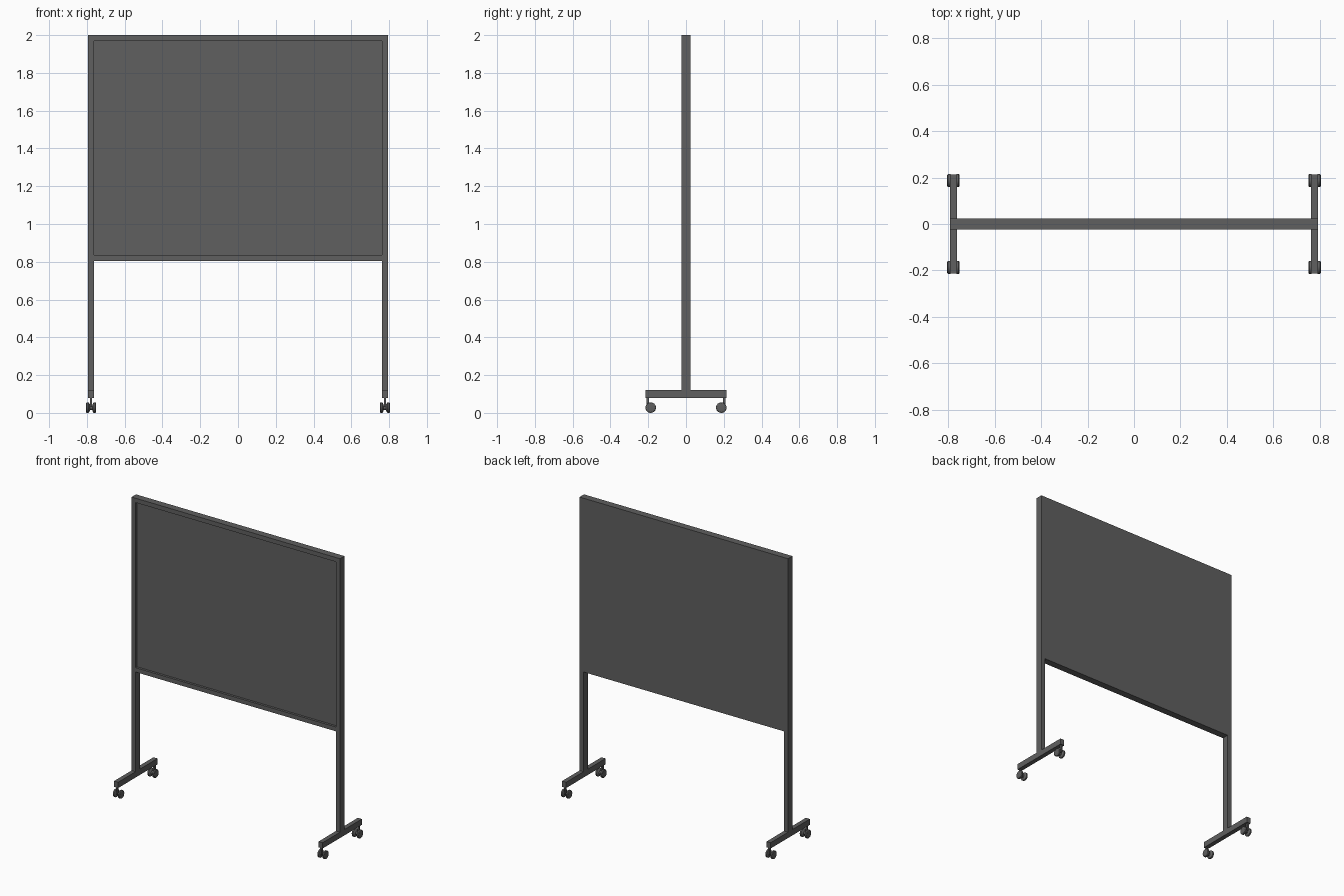
import bpy
import bmesh
from math import pi
from mathutils import Matrix, Vector

cube = bpy.data.objects.get("Cube")
if cube:
    bpy.data.objects.remove(cube, do_unlink=True)

# Single dark grey finish
grey = bpy.data.materials.new("dark grey")
grey.use_nodes = True
colour = (0.115, 0.115, 0.115, 1)
grey.diffuse_color = colour
grey.node_tree.nodes["Principled BSDF"].inputs["Base Color"].default_value = colour


def finish(name, bm, smooth=False):
    mesh = bpy.data.meshes.new(name)
    bmesh.ops.recalc_face_normals(bm, faces=bm.faces)
    bm.to_mesh(mesh)
    bm.free()
    mesh.materials.append(grey)
    obj = bpy.data.objects.new(name, mesh)
    bpy.context.collection.objects.link(obj)
    if smooth:
        bpy.ops.object.select_all(action="DESELECT")
        obj.select_set(True)
        bpy.context.view_layer.objects.active = obj
        bpy.ops.object.shade_smooth_by_angle(angle=pi / 6)
    return obj


def box(name, low, high):
    low, high = Vector(low), Vector(high)
    bm = bmesh.new()
    place = Matrix.Translation((low + high) / 2) @ Matrix.Diagonal((*(high - low), 1))
    bmesh.ops.create_cube(bm, size=1, matrix=place)
    return finish(name, bm)


def lathe_x(name, profile, centre):
    """Spin (x, radius) points about the x axis."""
    bm = bmesh.new()
    verts = [bm.verts.new((x, r, 0)) for x, r in profile]
    edges = [bm.edges.new(pair) for pair in zip(verts, verts[1:])]
    bmesh.ops.spin(bm, geom=verts + edges, cent=(0, 0, 0), axis=(1, 0, 0),
                   angle=2 * pi, steps=24, use_duplicate=False)
    bmesh.ops.remove_doubles(bm, verts=bm.verts, dist=0.0001)
    bmesh.ops.translate(bm, verts=bm.verts, vec=centre)
    return finish(name, bm, smooth=True)


INNER, OUTER, DEPTH = 0.762, 0.793, 0.024
BOTTOM, TOP, RAIL = 0.805, 2.0, 0.03
FOOT_LOW, FOOT_HIGH, FOOT_END = 0.08, 0.12, 0.214
WHEEL_R = 0.028
MID = (INNER + OUTER) / 2

# Board, set back on the front and flush on the back
box("board", (-INNER, -0.008, BOTTOM + RAIL), (INNER, DEPTH, TOP - RAIL))
box("bottom_rail", (-INNER, -DEPTH, BOTTOM), (INNER, DEPTH, BOTTOM + RAIL))
box("top_rail", (-INNER, -DEPTH, TOP - RAIL), (INNER, DEPTH, TOP))

for side, s in (("left", 1), ("right", -1)):
    x0, x1 = sorted((s * INNER, s * OUTER))
    # Post and foot bar
    box(side + "_post", (x0, -DEPTH, FOOT_HIGH), (x1, DEPTH, TOP))
    box(side + "_foot", (x0, -FOOT_END, FOOT_LOW), (x1, FOOT_END, FOOT_HIGH))

    for end, e in (("front", -1), ("back", 1)):
        name = f"{side}_{end}_caster"
        cx, cy = s * MID, e * 0.187
        # Stem between the twin wheels
        y0, y1 = sorted((e * 0.196, e * 0.21))
        box(name + "_stem", (cx - 0.005, y0, 0.03), (cx + 0.005, y1, FOOT_LOW))
        # Axle and twin wheels
        hub = (cx, cy, WHEEL_R + 0.003)
        lathe_x(name + "_axle", [(-0.01, 0), (-0.01, 0.012), (0.01, 0.012), (0.01, 0)], hub)
        for w in (-1, 1):
            profile = [(0.006, 0), (0.006, 0.016), (0.012, 0.026), (0.014, WHEEL_R),
                       (0.023, WHEEL_R), (0.026, 0.025), (0.027, 0.02), (0.027, 0)]
            label = "_wheel_left" if w > 0 else "_wheel_right"
            lathe_x(name + label, [(w * x, r) for x, r in profile], hub)

# Rest the casters on the ground
for obj in bpy.context.collection.objects:
    if "_wheel_" in obj.name or obj.name.endswith("_axle"):
        obj.location.z -= 0.003
